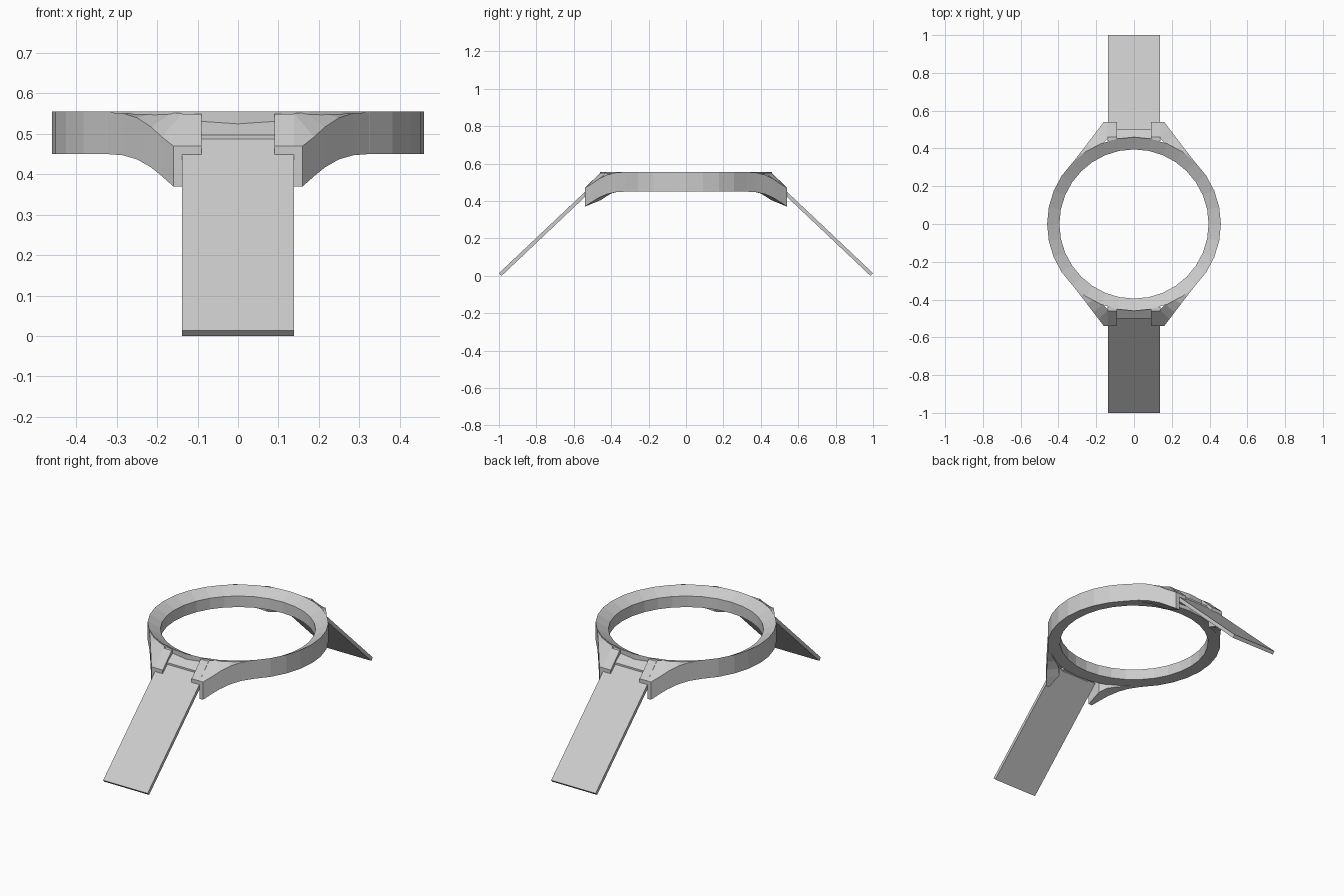
import bpy, bmesh, math

if "Cube" in bpy.data.objects:
    bpy.data.objects.remove(bpy.data.objects["Cube"])


def make(name, verts, faces):
    me = bpy.data.meshes.new(name)
    bm = bmesh.new()
    vs = [bm.verts.new(v) for v in verts]
    for f in faces:
        bm.faces.new([vs[i] for i in f])
    bmesh.ops.recalc_face_normals(bm, faces=bm.faces)
    bm.to_mesh(me)
    bm.free()
    ob = bpy.data.objects.new(name, me)
    bpy.context.collection.objects.link(ob)
    return ob


def loft(name, sections, closed=False):
    """Skin a list of equal-length section loops; cap the ends if open."""
    n, k = len(sections), len(sections[0])
    verts = [p for s in sections for p in s]
    faces = []
    for i in range(n if closed else n - 1):
        a, b = i * k, (i + 1) % n * k
        faces += [(a + j, a + (j + 1) % k, b + (j + 1) % k, b + j) for j in range(k)]
    if not closed:
        faces += [tuple(range(k)), tuple(range((n - 1) * k, n * k))]
    return make(name, verts, faces)


def prism(name, yz, x0, x1):
    return loft(name, [[(x, y, z) for y, z in yz] for x in (x0, x1)])


def flip(sections, sx, sy):
    return [[(x * sx, y * sy, z) for x, y, z in s] for s in sections]


# Case ring: 32 sides, with a top face that slopes down into the opening
SIDES = 32
ring_profile = [(0.46, 0.45), (0.46, 0.555), (0.395, 0.52), (0.395, 0.458)]
loft("case_ring", [[(r * math.cos(a), r * math.sin(a), z) for r, z in ring_profile]
                   for a in (2 * math.pi * i / SIDES for i in range(SIDES))], closed=True)

# Lug sections from the ring out to the tip:
# outer x, y, top, bottom, then inner x, y, top, bottom
lug_rows = [
    (0.325, 0.325, 0.553, 0.450, 0.310, 0.325, 0.550, 0.452),
    (0.285, 0.376, 0.551, 0.447, 0.260, 0.370, 0.550, 0.448),
    (0.250, 0.422, 0.540, 0.437, 0.210, 0.400, 0.550, 0.440),
    (0.215, 0.468, 0.517, 0.417, 0.165, 0.425, 0.551, 0.425),
    (0.188, 0.503, 0.492, 0.395, 0.138, 0.455, 0.551, 0.405),
    (0.160, 0.540, 0.470, 0.370, 0.138, 0.540, 0.470, 0.370),
]
lug = [[(ox, oy, ot), (ox, oy, ob), (ix, iy, ib), (ix, iy, it)]
       for ox, oy, ot, ob, ix, iy, it, ib in lug_rows]

# Tab reaching over the strap edge, from the lug toward the centre
tab_yz = [(0.44, 0.549), (0.46, 0.549), (0.54, 0.470), (0.54, 0.448), (0.50, 0.486), (0.44, 0.49)]

# Strap and the end link that joins it to the ring
strap_yz = [(0.500, 0.487), (1.0, 0.014), (0.986, 0.0), (0.486, 0.473)]
link_yz = [(0.445, 0.535), (0.500, 0.497), (0.500, 0.465), (0.445, 0.475)]

for end, sy in (("front", -1), ("back", 1)):
    for side, sx in (("left", -1), ("right", 1)):
        loft(f"{end}_{side}_lug", flip(lug, sx, sy))
        prism(f"{end}_{side}_tab", [(y * sy, z) for y, z in tab_yz], 0.09 * sx, 0.139 * sx)
    prism(f"{end}_strap", [(y * sy, z) for y, z in strap_yz], -0.138, 0.138)
    prism(f"{end}_end_link", [(y * sy, z) for y, z in link_yz], -0.09, 0.09)
